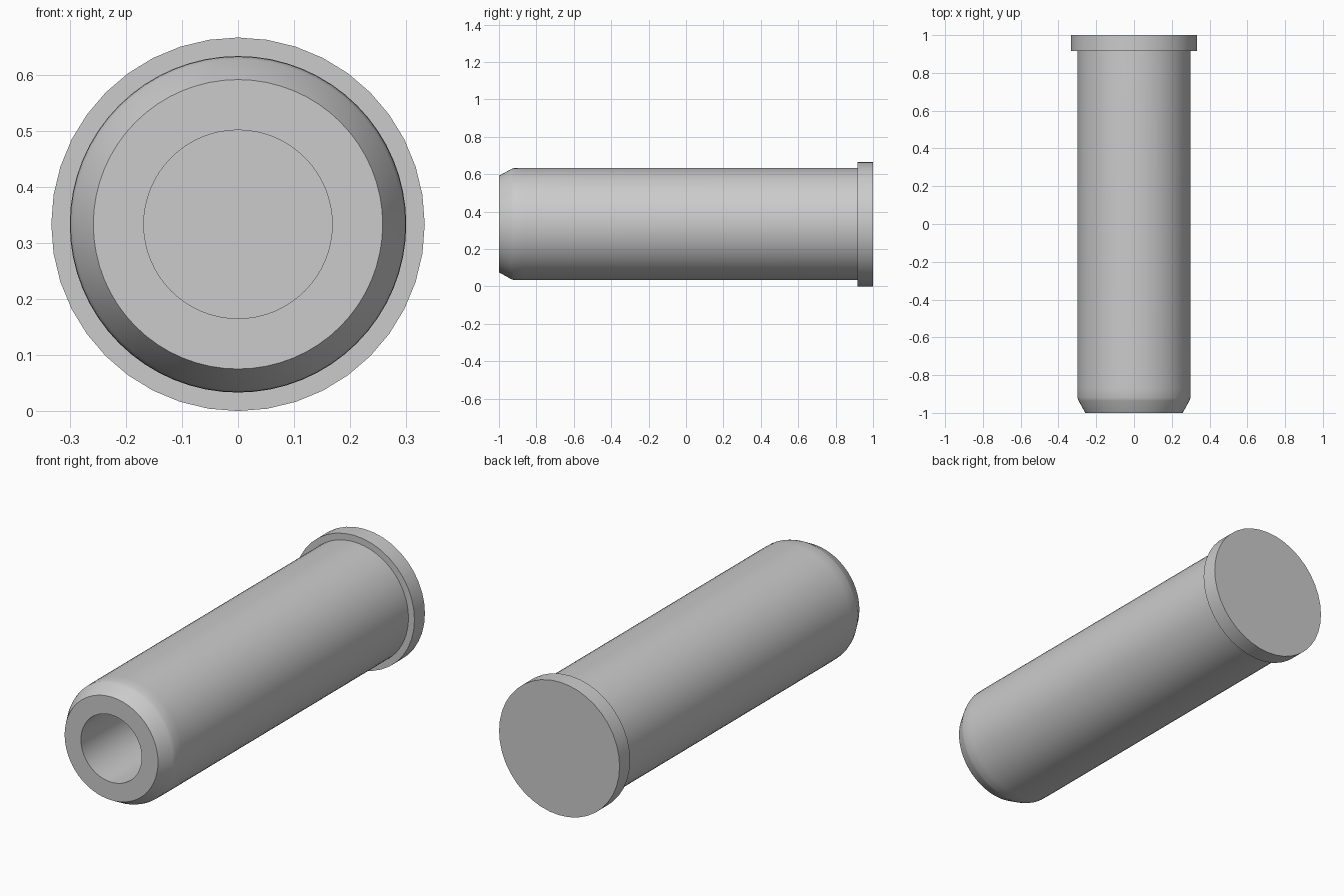
import bpy
import math
from mathutils import Matrix

cube = bpy.data.objects.get("Cube")
if cube:
    bpy.data.objects.remove(cube, do_unlink=True)

AXIS_Z = 0.333

steel = bpy.data.materials.new("plain grey")
steel.use_nodes = True
GREY = (0.6, 0.6, 0.6, 1)
steel.diffuse_color = GREY
steel.node_tree.nodes["Principled BSDF"].inputs["Base Color"].default_value = GREY


def turned_part(name, profile, sides):
    """Revolve (radius, y) points around the long axis; ends are closed with flat caps."""
    verts, faces = [], []
    for radius, y in profile:
        for i in range(sides):
            a = 2 * math.pi * i / sides
            verts.append((radius * math.sin(a), y, AXIS_Z + radius * math.cos(a)))
    for r in range(len(profile) - 1):
        for i in range(sides):
            j = (i + 1) % sides
            faces.append((r * sides + i, r * sides + j,
                          (r + 1) * sides + j, (r + 1) * sides + i))
    last = (len(profile) - 1) * sides
    faces.append(tuple(reversed(range(sides))))
    faces.append(tuple(range(last, last + sides)))
    mesh = bpy.data.meshes.new(name)
    mesh.from_pydata(verts, [], faces)
    # Make every face point outwards
    import bmesh
    bm = bmesh.new()
    bm.from_mesh(mesh)
    bmesh.ops.recalc_face_normals(bm, faces=bm.faces)
    bm.to_mesh(mesh)
    bm.free()
    mesh.materials.append(steel)
    obj = bpy.data.objects.new(name, mesh)
    bpy.context.collection.objects.link(obj)
    bpy.ops.object.select_all(action="DESELECT")
    obj.select_set(True)
    bpy.context.view_layer.objects.active = obj
    bpy.ops.object.shade_smooth_by_angle(angle=math.radians(40))
    return obj


# Sleeve: bore floor, bore wall, front rim, chamfered nose, long barrel
turned_part("sleeve", [(0.168, 0.917), (0.168, -1.0), (0.258, -1.0),
                       (0.294, -0.935), (0.299, -0.92), (0.3, -0.87),
                       (0.3, 0.917)], 64)

# End flange: closed disc at the back
turned_part("flange", [(0.333, 0.917), (0.333, 1.0)], 40)
